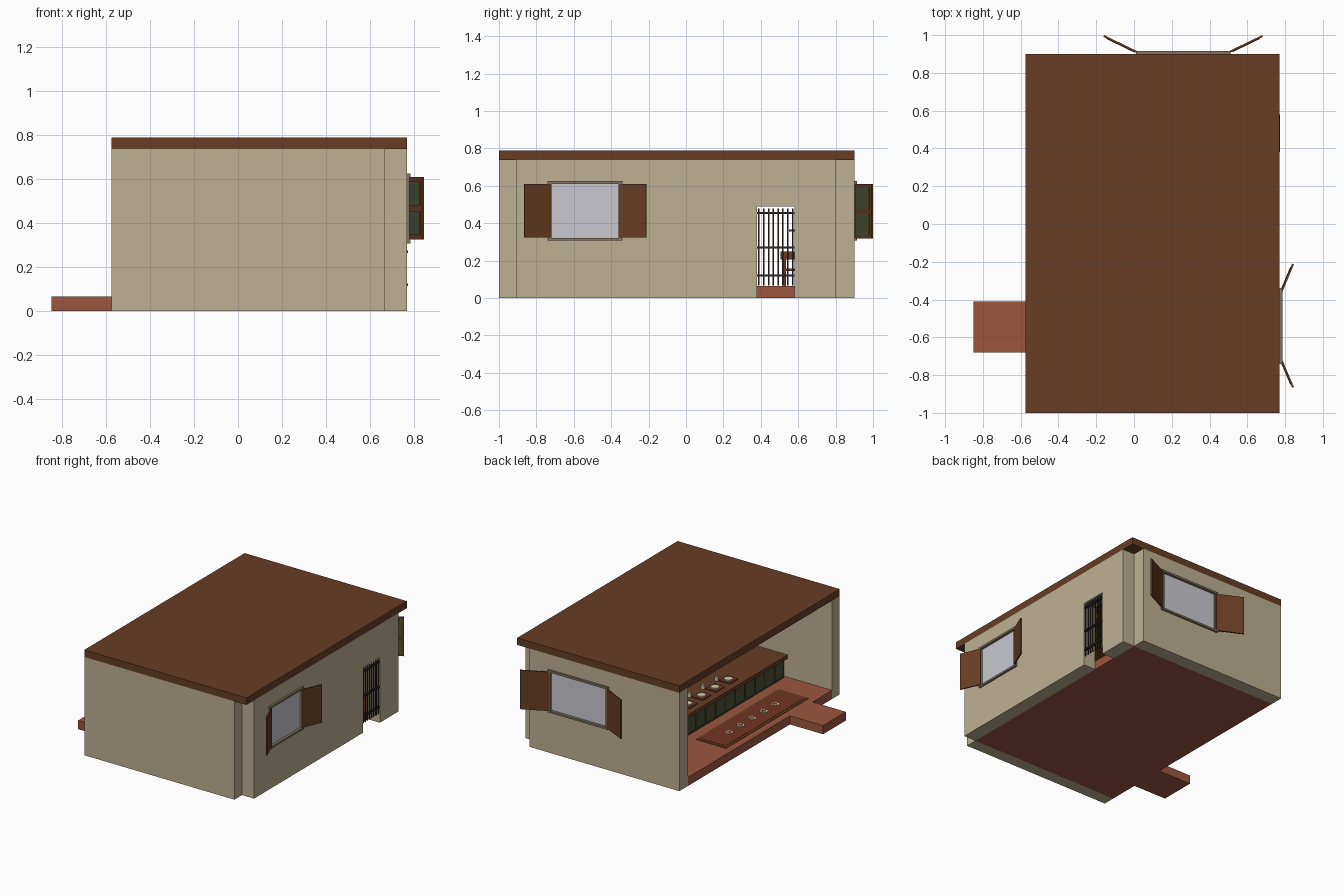
import bpy
from math import atan2, cos, sin, pi, hypot

if "Cube" in bpy.data.objects:
    bpy.data.objects.remove(bpy.data.objects["Cube"])


def material(name, r, g, b):
    """Flat material from 0-255 display values."""
    lin = [((c / 255 + 0.055) / 1.055) ** 2.4 for c in (r, g, b)] + [1]
    m = bpy.data.materials.new(name)
    m.use_nodes = True
    m.diffuse_color = lin
    m.node_tree.nodes["Principled BSDF"].inputs["Base Color"].default_value = lin
    return m


PLASTER = material("plaster", 189, 177, 147)
WOOD = material("brown wood", 103, 61, 35)
CLAY = material("terracotta", 156, 86, 63)
GLASS = material("pale glass", 200, 200, 208)
GREEN = material("olive green", 74, 80, 52)
DARK = material("dark green", 52, 56, 36)
STONE = material("grey trim", 128, 117, 98)
IRON = material("black iron", 42, 38, 37)
RUG = material("rug red", 112, 54, 36)
CREAM = material("cream", 214, 203, 178)


def box(name, x, y, z, mat):
    """Box from (min, max) pairs."""
    bpy.ops.mesh.primitive_cube_add(size=1, location=[sum(p) / 2 for p in (x, y, z)])
    ob = bpy.context.object
    ob.name = name
    ob.scale = [p[1] - p[0] for p in (x, y, z)]
    bpy.ops.object.transform_apply(location=False, rotation=False)
    ob.data.materials.append(mat)
    return ob


def tube(name, loc, radius, depth, mat, sides=12):
    bpy.ops.mesh.primitive_cylinder_add(vertices=sides, radius=radius, depth=depth, location=loc)
    ob = bpy.context.object
    ob.name = name
    ob.data.materials.append(mat)
    bpy.ops.object.shade_smooth_by_angle()
    return ob


def cut(ob, x, y, z):
    """Cut a box opening through a wall."""
    cutter = box("opening_cutter", x, y, z, PLASTER)
    cutter.hide_render = True
    mod = ob.modifiers.new("opening", 'BOOLEAN')
    mod.operation = 'DIFFERENCE'
    mod.solver = 'EXACT'
    mod.object = cutter
    bpy.context.view_layer.objects.active = ob
    bpy.ops.object.modifier_apply(modifier=mod.name)
    bpy.data.objects.remove(cutter)


def shutter(name, hinge, tip, inner, z0, z1):
    """Open shutter board; inner = side (+1/-1 of its normal) with green panels."""
    dx, dy = tip[0] - hinge[0], tip[1] - hinge[1]
    length, ang = hypot(dx, dy), atan2(dy, dx)
    cx, cy = (hinge[0] + tip[0]) / 2, (hinge[1] + tip[1]) / 2
    w, t = length / 2, 0.005
    board = box(name, (-w, w), (-t, t), (z0, z1), WOOD)
    board.location = (cx, cy, (z0 + z1) / 2)
    board.rotation_euler.z = ang
    mid = (z0 + z1) / 2
    for i, (a, b) in enumerate(((z0 + 0.02, mid - 0.012), (mid + 0.012, z1 - 0.02))):
        p = box(f"{name}_panel_{i + 1}", (-w + 0.02, w - 0.02), (-0.002, 0.002), (a, b), GREEN)
        off = inner * (t + 0.001)
        p.location = (cx - sin(ang) * off, cy + cos(ang) * off, (a + b) / 2)
        p.rotation_euler.z = ang


# Shell: floor, doorstep, three walls, flat roof
floor = box("floor", (-0.575, 0.67), (-0.91, 0.80), (0, 0.065), CLAY)
box("doorstep", (-0.85, -0.575), (-0.68, -0.41), (0, 0.065), CLAY)
box("front_wall", (-0.575, 0.67), (-1.0, -0.91), (0, 0.737), PLASTER)
back_wall = box("back_wall", (-0.575, 0.67), (0.80, 0.90), (0, 0.737), PLASTER)
side_wall = box("side_wall", (0.67, 0.77), (-0.91, 0.80), (0, 0.737), PLASTER)
box("roof", (-0.575, 0.77), (-1.0, 0.90), (0.737, 0.79), WOOD)

# Openings
cut(side_wall, (0.6, 0.8), (0.38, 0.58), (-0.1, 0.49))
cut(side_wall, (0.6, 0.8), (-0.72, -0.36), (0.32, 0.61))
cut(back_wall, (0.03, 0.49), (0.7, 1.0), (0.32, 0.61))

# Side window
box("side_window_glass", (0.755, 0.765), (-0.72, -0.36), (0.32, 0.61), GLASS)
for n, z in (("top", (0.61, 0.625)), ("sill", (0.308, 0.322))):
    box(f"side_window_{n}", (0.765, 0.785), (-0.74, -0.34), z, STONE)
    box(f"back_window_{n}", (0.01, 0.51), (0.895, 0.915), z, STONE)
for n, y in (("front", -0.735), ("back", -0.36)):
    box(f"side_window_{n}_jamb", (0.765, 0.78), (y, y + 0.015), (0.32, 0.61), STONE)
shutter("side_shutter_front", (0.78, -0.72), (0.842, -0.865), -1, 0.325, 0.61)
shutter("side_shutter_back", (0.78, -0.36), (0.842, -0.212), 1, 0.325, 0.61)

# Back window
box("back_window_glass", (0.03, 0.49), (0.885, 0.895), (0.32, 0.61), GLASS)
for n, x in (("right", 0.015), ("left", 0.49)):
    box(f"back_window_{n}_jamb", (x, x + 0.015), (0.895, 0.91), (0.32, 0.61), STONE)
shutter("back_shutter_right", (0.02, 0.908), (-0.16, 0.995), 1, 0.318, 0.61)
shutter("back_shutter_left", (0.50, 0.908), (0.68, 0.995), -1, 0.318, 0.61)

# Iron gate in the doorway
for i in range(8):
    y = 0.39 + i * 0.0257
    box(f"gate_bar_{i + 1}", (0.76, 0.768), (y - 0.004, y + 0.004), (0.068, 0.48), IRON)
for i, z in enumerate((0.12, 0.27, 0.455)):
    box(f"gate_rail_{i + 1}", (0.757, 0.773), (0.38, 0.58), (z - 0.006, z + 0.006), IRON)

# Ceiling joists
for i in range(6):
    y = -0.885 + i * 0.29
    box(f"joist_{i + 1}", (-0.5, 0.67), (y - 0.022, y + 0.022), (0.69, 0.738), WOOD)

# Counter with panelled cabinets
box("counter_body", (-0.19, 0.03), (-0.89, 0.29), (0.065, 0.207), DARK)
box("counter_top", (-0.21, 0.05), (-0.905, 0.31), (0.207, 0.235), WOOD)
for i in range(10):
    y = -0.882 + i * 0.117
    for side, x in (("front", -0.193), ("rear", 0.027)):
        box(f"cabinet_{side}_panel_{i + 1}", (x, x + 0.006), (y, y + 0.103), (0.085, 0.195), GREEN)

# Tableware on the counter
for i in range(4):
    y = 0.14 - i * 0.16
    box(f"tray_{i + 1}", (-0.16, -0.07), (y - 0.05, y + 0.05), (0.235, 0.243), RUG)
    tube(f"plate_{i + 1}", (-0.115, y, 0.247), 0.03, 0.008, CREAM, 16)
    tube(f"cup_{i + 1}", (-0.05, y + 0.05, 0.25), 0.012, 0.03, CREAM)

# Rug with border and flower motifs
box("rug_border", (-0.52, -0.27), (-0.71, 0.27), (0.065, 0.069), WOOD)
box("rug", (-0.50, -0.29), (-0.69, 0.25), (0.069, 0.071), RUG)
for i in range(5):
    y = -0.22 + (i - 2) * 0.137
    for k in range(6):
        a = k * pi / 3
        tube(f"rug_flower_{i + 1}_petal_{k + 1}",
             (-0.395 + 0.02 * cos(a), y + 0.02 * sin(a), 0.072), 0.009, 0.003, CREAM, 8)

# Small side table with a raised shelf
box("table_top", (-0.30, -0.08), (0.505, 0.77), (0.205, 0.25), WOOD)
box("table_lower_shelf", (-0.29, -0.09), (0.515, 0.76), (0.145, 0.157), WOOD)
box("table_raised_shelf", (-0.16, -0.08), (0.55, 0.77), (0.357, 0.367), WOOD)
for x in (-0.29, -0.10):
    for y in (0.52, 0.745):
        box("table_leg", (x, x + 0.015), (y, y + 0.015), (0.065, 0.205), WOOD)
for y in (0.60, 0.745):
    box("shelf_post", (-0.10, -0.085), (y, y + 0.015), (0.25, 0.357), WOOD)
